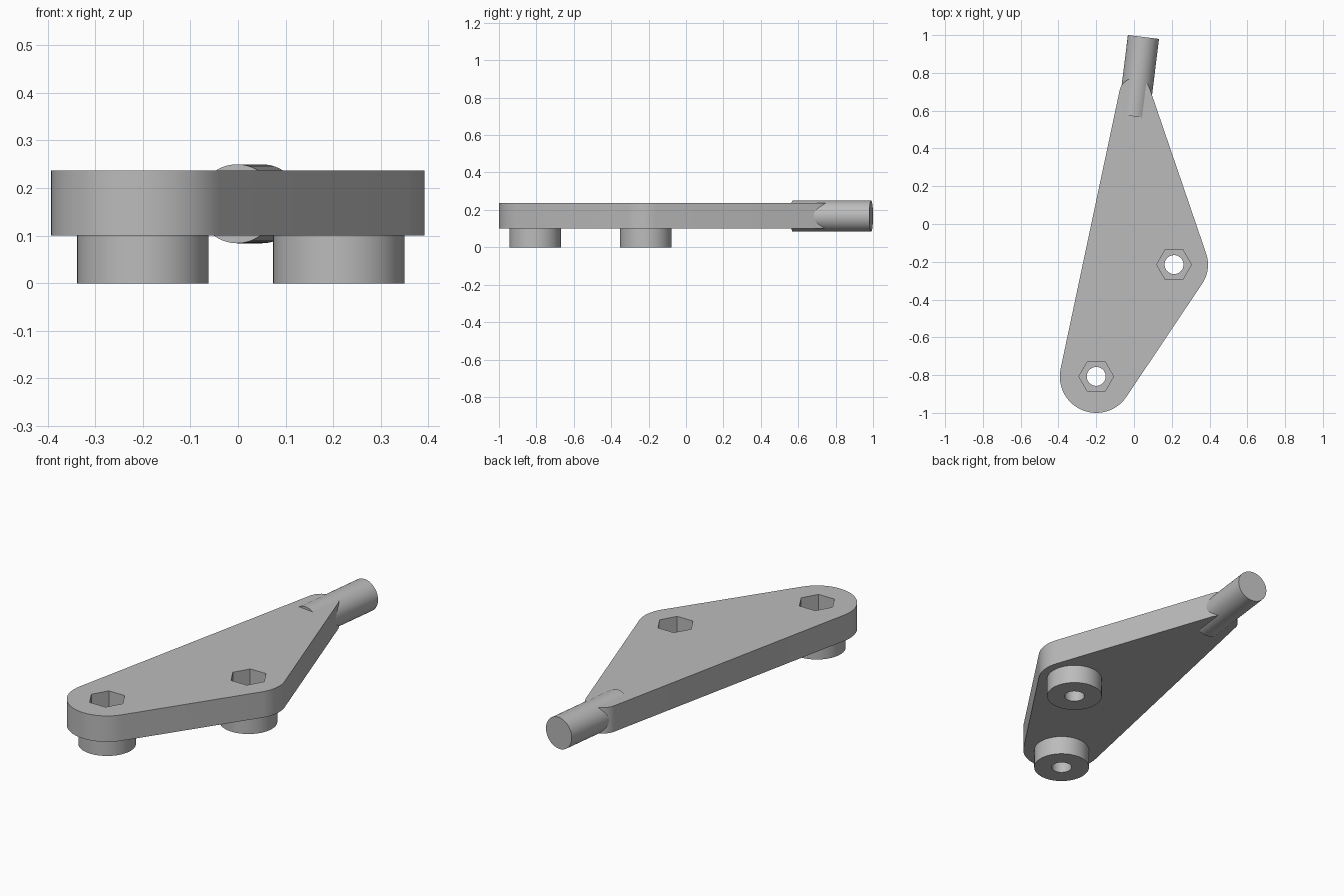
import bpy
import math
from mathutils import Vector, geometry

cube = bpy.data.objects.get("Cube")
if cube:
    bpy.data.objects.remove(cube, do_unlink=True)

grey = bpy.data.materials.new("mid grey")
grey.use_nodes = True
grey.diffuse_color = (0.5, 0.5, 0.5, 1)
grey.node_tree.nodes["Principled BSDF"].inputs["Base Color"].default_value = (0.5, 0.5, 0.5, 1)

PLATE_BOTTOM, PLATE_TOP = 0.10, 0.237
BOLTS = [Vector((-0.2, -0.807)), Vector((0.212, -0.215))]
TIP = Vector((0.005, 0.69))


def circle(centre, radius, sides=64):
    return [centre + radius * Vector((math.cos(a), math.sin(a)))
            for a in (math.tau * i / sides for i in range(sides))]


def prism(name, outline, z0, z1):
    """Extrude a counter-clockwise outline between two heights."""
    n = len(outline)
    verts = [(p.x, p.y, z) for z in (z0, z1) for p in outline]
    faces = [list(range(n))[::-1], list(range(n, 2 * n))]
    faces += [(i, (i + 1) % n, (i + 1) % n + n, i + n) for i in range(n)]
    mesh = bpy.data.meshes.new(name)
    mesh.from_pydata(verts, [], faces)
    mesh.materials.append(grey)
    obj = bpy.data.objects.new(name, mesh)
    bpy.context.collection.objects.link(obj)
    return obj


def activate(obj):
    bpy.ops.object.select_all(action='DESELECT')
    obj.select_set(True)
    bpy.context.view_layer.objects.active = obj


def combine(target, other, operation):
    """Apply a boolean and discard the second object."""
    mod = target.modifiers.new(operation.lower(), 'BOOLEAN')
    mod.operation, mod.object, mod.solver = operation, other, 'EXACT'
    activate(target)
    bpy.ops.object.modifier_apply(modifier=mod.name)
    bpy.data.objects.remove(other, do_unlink=True)


# Plate: outline wrapped around three rounded corners
points = circle(BOLTS[0], 0.193) + circle(BOLTS[1], 0.18) + circle(TIP, 0.083)
outline = [points[i] for i in geometry.convex_hull_2d(points)]
area = sum(a.x * b.y - b.x * a.y for a, b in zip(outline, outline[1:] + outline[:1]))
if area < 0:
    outline.reverse()
plate = prism("mounting_plate", outline, PLATE_BOTTOM, PLATE_TOP)

# Round bosses below, with a bolt hole and a hexagonal nut pocket
for bolt in BOLTS:
    combine(plate, prism("boss", circle(bolt, 0.138), 0, 0.15), 'UNION')
    combine(plate, prism("bolt_hole", circle(bolt, 0.05, 48), -0.1, 0.4), 'DIFFERENCE')
    combine(plate, prism("nut_pocket", circle(bolt, 0.092, 6), PLATE_BOTTOM, 0.4), 'DIFFERENCE')

# Rod set into the narrow end
start, end = Vector((-0.002, 0.57, 0.167)), Vector((0.05, 0.99, 0.167))
axis = end - start
bpy.ops.mesh.primitive_cylinder_add(vertices=64, radius=0.083, depth=axis.length,
                                    location=(start + end) / 2)
rod = bpy.context.object
rod.name = "end_rod"
rod.rotation_euler = axis.to_track_quat('Z', 'X').to_euler()
rod.data.materials.append(grey)

for obj in (plate, rod):
    activate(obj)
    bpy.ops.object.shade_smooth_by_angle(angle=math.radians(25))
